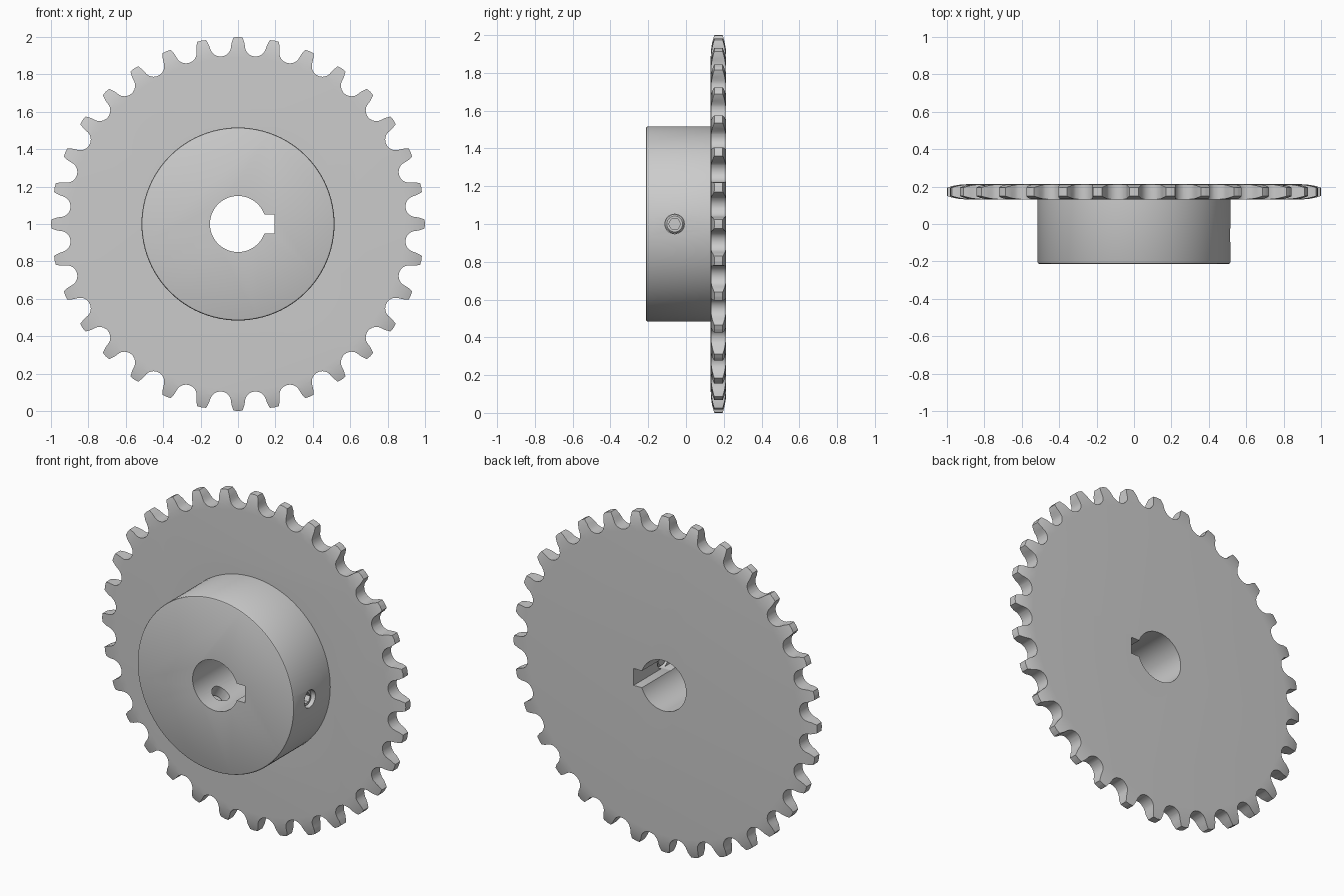
import bpy
import bmesh
from math import sin, cos, pi, radians
from mathutils import Vector, Matrix

if "Cube" in bpy.data.objects:
    bpy.data.objects.remove(bpy.data.objects["Cube"])

TEETH = 32
CENTRE = Vector((0, 0, 1))
SCREW_ANGLES = {"keyway": 0, "lower": radians(-120)}


def add_object(name, bm, matrix):
    bmesh.ops.recalc_face_normals(bm, faces=bm.faces)
    mesh = bpy.data.meshes.new(name)
    bm.to_mesh(mesh)
    bm.free()
    obj = bpy.data.objects.new(name, mesh)
    bpy.context.collection.objects.link(obj)
    obj.matrix_world = matrix
    return obj


def lathe(name, profile, steps, matrix=Matrix.Translation(CENTRE)):
    """Turn a (radius, y) profile around the local y axis."""
    bm = bmesh.new()
    verts = [bm.verts.new((r, y, 0)) for r, y in profile]
    edges = [bm.edges.new(pair) for pair in zip(verts, verts[1:])]
    bmesh.ops.spin(bm, geom=verts + edges, cent=(0, 0, 0), axis=(0, 1, 0),
                   angle=2 * pi, steps=steps)
    bmesh.ops.remove_doubles(bm, verts=bm.verts, dist=1e-5)
    # Merge the end fans into single flat caps
    bmesh.ops.dissolve_limit(bm, angle_limit=0.001, verts=bm.verts, edges=bm.edges)
    return add_object(name, bm, matrix)


def cylinder(name, radius, start, end, steps, matrix=Matrix.Translation(CENTRE)):
    return lathe(name, [(0, start), (radius, start), (radius, end), (0, end)],
                 steps, matrix)


def prism(name, outline, start, end):
    """Extrude an (x, z) outline along y."""
    bm = bmesh.new()
    face = bm.faces.new([bm.verts.new((x, start, z)) for x, z in outline])
    grown = bmesh.ops.extrude_face_region(bm, geom=[face])["geom"]
    bmesh.ops.translate(bm, vec=(0, end - start, 0),
                        verts=[g for g in grown if isinstance(g, bmesh.types.BMVert)])
    return add_object(name, bm, Matrix.Translation(CENTRE))


def combine(target, tool, operation):
    """Apply a boolean and discard the tool."""
    mod = target.modifiers.new("boolean", "BOOLEAN")
    mod.operation, mod.solver, mod.object = operation, "EXACT", tool
    bpy.context.view_layer.objects.active = target
    bpy.ops.object.modifier_apply(modifier=mod.name)
    bpy.data.objects.remove(tool)


def smooth(obj, angle):
    bpy.ops.object.select_all(action="DESELECT")
    obj.select_set(True)
    bpy.context.view_layer.objects.active = obj
    bpy.ops.object.shade_smooth_by_angle(angle=radians(angle))


def radial(angle):
    """Matrix that points local y outward through the hub wall."""
    turn = Vector((cos(angle), 0, sin(angle))).to_track_quat("Y", "Z").to_matrix()
    return Matrix.Translation(CENTRE + Vector((0, -0.06, 0))) @ turn.to_4x4()


def gear_outline():
    """Round roller seats joined by tapering tooth flanks."""
    seat_centre, seat_radius = 0.957, 0.057
    half = [(0.0605, 0.966), (0.073, 0.995)]
    arc = [radians(-70 + 14 * i) for i in range(11)]
    gap = [(-x, r) for x, r in reversed(half)]
    gap += [(seat_radius * sin(a), seat_centre - seat_radius * cos(a)) for a in arc]
    gap += half
    points = []
    for tooth in range(TEETH):
        a = (tooth + 0.5) * 2 * pi / TEETH
        points += [(x * cos(a) + r * sin(a), r * cos(a) - x * sin(a)) for x, r in gap]
        tip = (tooth + 1) * 2 * pi / TEETH
        points.append((sin(tip), cos(tip)))
    return points


# Toothed plate, thinned toward the tooth tips
sprocket = prism("sprocket", gear_outline(), 0.1, 0.25)
mid, half_thick = 0.172, 0.041
taper = [(0.89, 1), (0.925, 0.95), (0.96, 0.82), (0.985, 0.66), (1.01, 0.45)]
front = [(r, mid - half_thick * t) for r, t in taper]
back = [(r, mid + half_thick * t) for r, t in reversed(taper)]
envelope = lathe("plate_envelope", [(0, mid - half_thick)] + front + back
                 + [(0, mid + half_thick)], 128)
combine(sprocket, envelope, "INTERSECT")

# Hub with a slightly eased front edge
hub = lathe("hub", [(0, -0.213), (0.507, -0.213), (0.513, -0.21), (0.516, -0.204),
                    (0.516, mid), (0, mid)], 96)
combine(sprocket, hub, "UNION")

# Shaft bore and keyway
combine(sprocket, cylinder("bore_cutter", 0.15, -0.4, 0.4, 64), "DIFFERENCE")
key = [(0, -0.05), (0.195, -0.05), (0.195, 0.05), (0, 0.05)]
combine(sprocket, prism("keyway_cutter", key, -0.4, 0.4), "DIFFERENCE")

# Set screws in their radial holes
for label, angle in SCREW_ANGLES.items():
    place = radial(angle)
    combine(sprocket, cylinder("hole_cutter", 0.052, 0.1, 0.6, 32, place), "DIFFERENCE")
    screw = lathe(label + "_set_screw",
                  [(0, 0.2), (0.035, 0.2), (0.051, 0.22), (0.051, 0.485),
                   (0.042, 0.495), (0, 0.495)], 32, place)
    socket = cylinder("socket_cutter", 0.032, 0.43, 0.55, 6, place)
    combine(screw, socket, "DIFFERENCE")
    smooth(screw, 30)

smooth(sprocket, 32)
